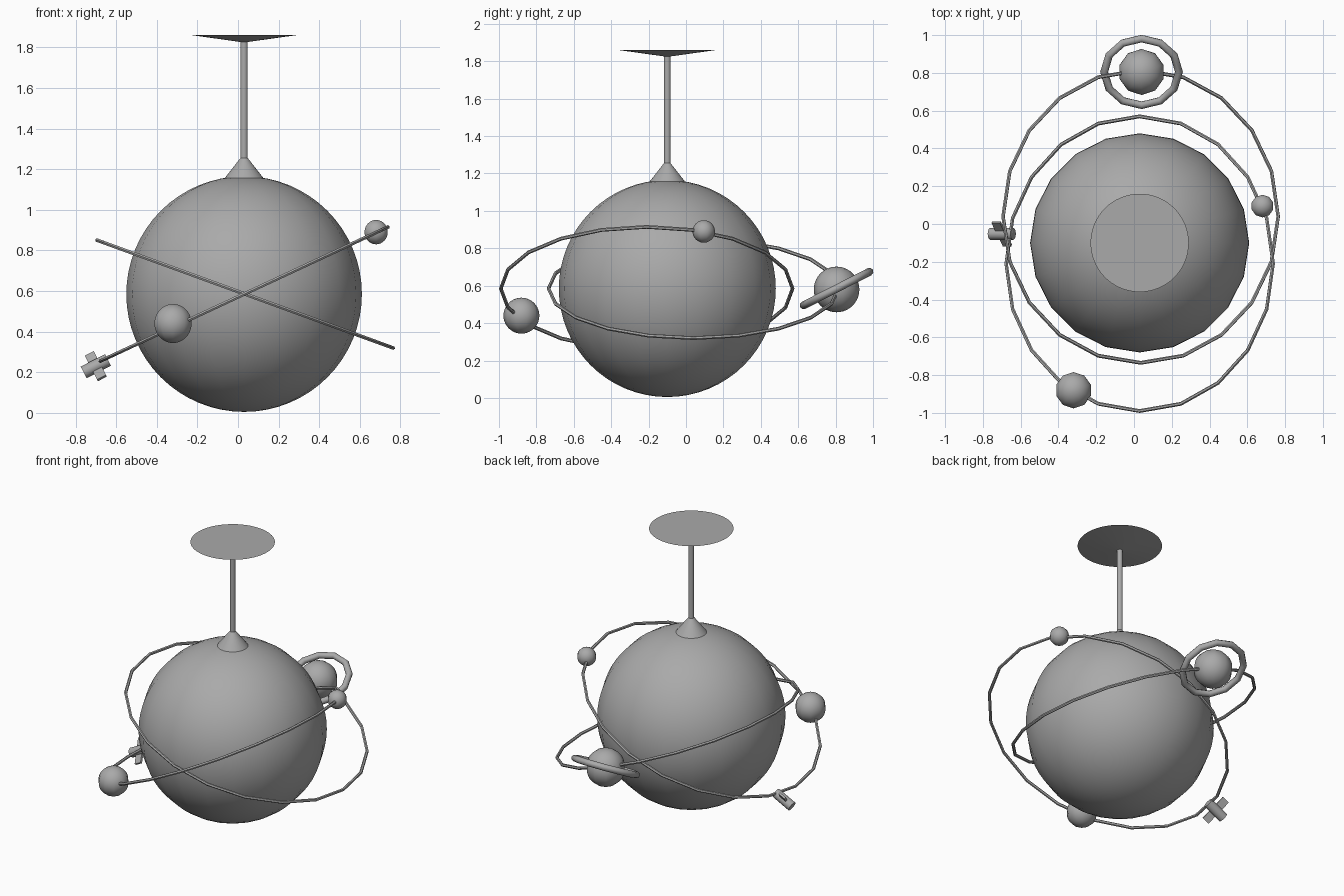
import bpy
from math import radians, sin, cos, pi
from mathutils import Matrix, Vector

cube = bpy.data.objects.get("Cube")
if cube:
    bpy.data.objects.remove(cube, do_unlink=True)

GREY = (0.4, 0.4, 0.4, 1.0)
grey = bpy.data.materials.new("plain_grey")
grey.use_nodes = True
grey.diffuse_color = GREY
grey.node_tree.nodes["Principled BSDF"].inputs["Base Color"].default_value = GREY

CENTRE = Vector((0.03, -0.10, 0.585))


def finish(name, sharp=None):
    """Name the active object, colour it and shade it."""
    ob = bpy.context.object
    ob.name = name
    ob.data.materials.append(grey)
    if sharp is None:
        bpy.ops.object.shade_smooth()
    elif sharp > 0:
        bpy.ops.object.shade_smooth_by_angle(angle=radians(sharp))
    return ob


def ball(name, loc, radius, segments, rings):
    bpy.ops.mesh.primitive_uv_sphere_add(segments=segments, ring_count=rings,
                                         radius=radius, location=loc)
    return finish(name)


def hoop(name, loc, major, minor, segments, sides, rot):
    bpy.ops.mesh.primitive_torus_add(major_radius=major, minor_radius=minor,
                                     major_segments=segments, minor_segments=sides,
                                     location=loc, rotation=rot)
    return finish(name, 50)


def tapered(name, z0, z1, r0, r1, sides):
    """Cone or rod standing on the main axis."""
    bpy.ops.mesh.primitive_cone_add(vertices=sides, radius1=r0, radius2=r1, depth=z1 - z0,
                                    location=(CENTRE.x, CENTRE.y, (z0 + z1) / 2))
    return finish(name, 40)


# Central globe and its ceiling mount
ball("main_globe", CENTRE, 0.58, 20, 32)
tapered("globe_cap", 1.15, 1.26, 0.10, 0.014, 32)
tapered("hanging_rod", 1.2, 1.84, 0.018, 0.018, 16)
tapered("ceiling_plate", 1.825, 1.86, 0.01, 0.26, 64)

# Two tilted orbit hoops
hoop("orbit_rising", (0.03, -0.21, 0.585), 0.78, 0.01, 20, 6, (0, radians(-25), 0))
hoop("orbit_falling", (0.035, 0.04, 0.585), 0.775, 0.01, 20, 6, (0, radians(20), 0))

# Small planets
ball("ringed_planet", (0.04, 0.805, 0.58), 0.122, 10, 20)
hoop("planet_ring", (0.04, 0.805, 0.585), 0.198, 0.021, 12, 8, (radians(27), 0, 0))
ball("front_planet", (-0.32, -0.88, 0.44), 0.096, 10, 20)
ball("side_moon", (0.68, 0.095, 0.89), 0.06, 10, 20)

# Satellite: drum along the orbit slope, crossed by a slanted panel
spot = Matrix.Translation((-0.70, -0.052, 0.23)) @ Matrix.Rotation(radians(-27), 4, 'Y')
bpy.ops.mesh.primitive_cylinder_add(vertices=12, radius=0.032, depth=0.135)
drum = finish("satellite_body", 40)
drum.matrix_world = spot @ Matrix.Rotation(pi / 2, 4, 'Y')
bpy.ops.mesh.primitive_cube_add(size=1)
panel = finish("satellite_panels", 0)
panel.matrix_world = (spot @ Matrix.Rotation(radians(-43), 4, 'X')
                      @ Matrix.Diagonal((0.05, 0.014, 0.18, 1)))
